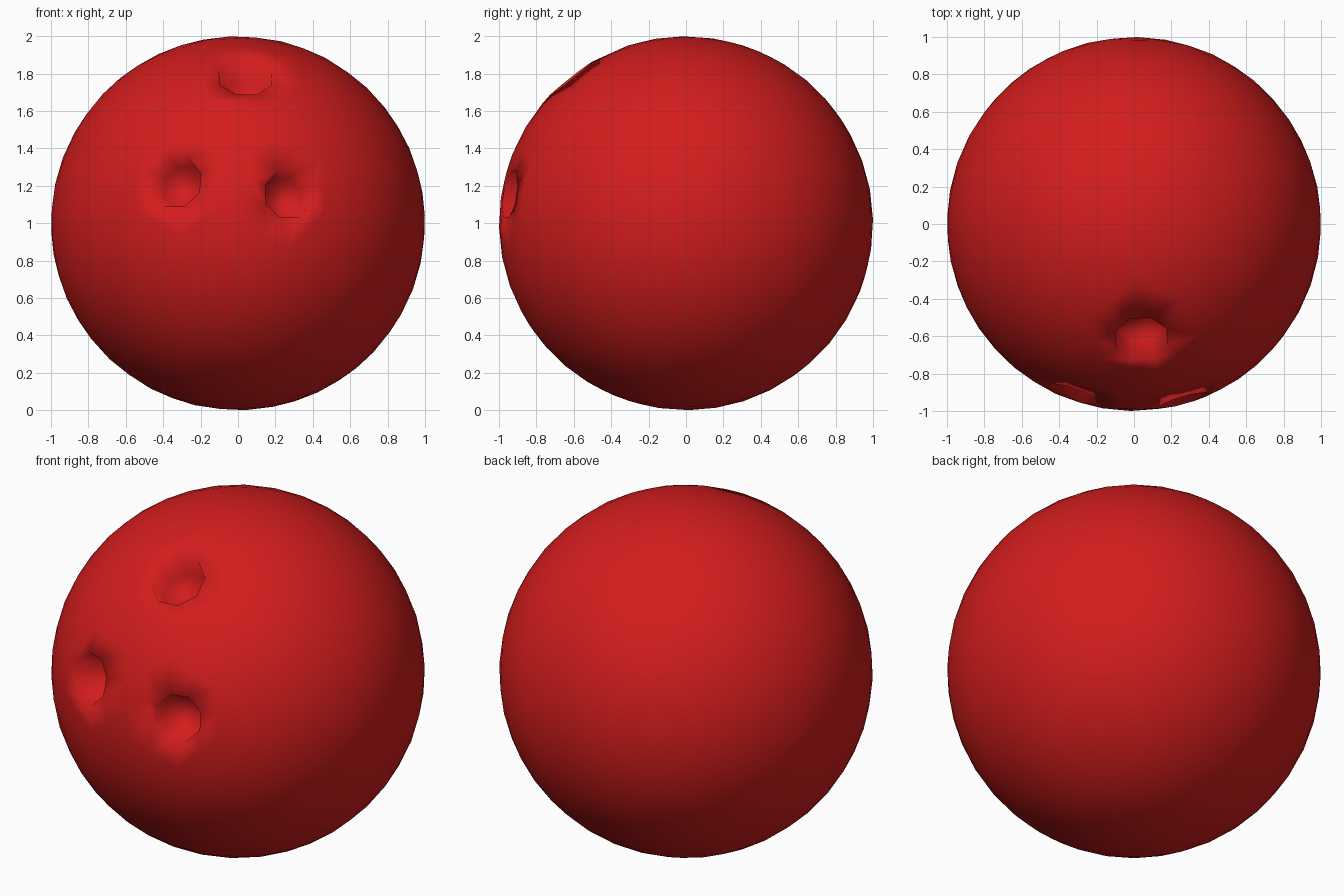
import bpy, bmesh
from math import sin, cos, pi, sqrt
from mathutils import Vector, Euler

if "Cube" in bpy.data.objects:
    bpy.data.objects.remove(bpy.data.objects["Cube"])

# Finger holes: axis direction from ball centre, rim radius, depth
HOLES = [((-0.33, -0.92, 0.22), 0.142, 0.15),
         ((0.27, -0.95, 0.155), 0.135, 0.15),
         ((0.04, -0.62, 0.785), 0.15, 0.15)]
SIDES = 8

bm = bmesh.new()
bmesh.ops.create_icosphere(bm, subdivisions=4, radius=1)
bmesh.ops.rotate(bm, verts=bm.verts, matrix=Euler((0.4, 0.25, 0.3)).to_matrix())


def drill(axis, radius, depth):
    axis = Vector(axis).normalized()
    side = axis.cross(Vector((0, 0, 1))).normalized()
    up = side.cross(axis)
    # open the ball surface around the hole
    near = [v for v in bm.verts if v.co.normalized().angle(axis) < radius + 0.06]
    bmesh.ops.delete(bm, geom=near, context='VERTS')
    border = [e for e in bm.edges if e.is_boundary]

    def ring(r, height):
        vs = []
        for i in range(SIDES):
            a = 2 * pi * (i + 0.5) / SIDES
            vs.append(bm.verts.new(axis * height + (side * cos(a) + up * sin(a)) * r))
        es = [bm.edges.new((vs[i], vs[(i + 1) % SIDES])) for i in range(SIDES)]
        return vs, es

    # rim, wall and floor
    height = sqrt(1 - radius ** 2)
    rim, rim_edges = ring(radius, height)
    floor, _ = ring(radius * 0.92, height - depth)
    bmesh.ops.bridge_loops(bm, edges=border + rim_edges)
    for i in range(SIDES):
        j = (i + 1) % SIDES
        bm.faces.new((rim[i], rim[j], floor[j], floor[i]))
    bm.faces.new(floor)


for hole in HOLES:
    drill(*hole)

bmesh.ops.recalc_face_normals(bm, faces=bm.faces)
for f in bm.faces:
    f.smooth = True

# Ball object resting on the ground plane
mesh = bpy.data.meshes.new("bowling_ball")
bm.to_mesh(mesh)
bm.free()
ball = bpy.data.objects.new("bowling_ball", mesh)
ball.location.z = 1
bpy.context.collection.objects.link(ball)

red = bpy.data.materials.new("red_gloss")
red.diffuse_color = (0.65, 0.012, 0.012, 1)
red.use_nodes = True
red.node_tree.nodes["Principled BSDF"].inputs["Base Color"].default_value = red.diffuse_color
mesh.materials.append(red)
